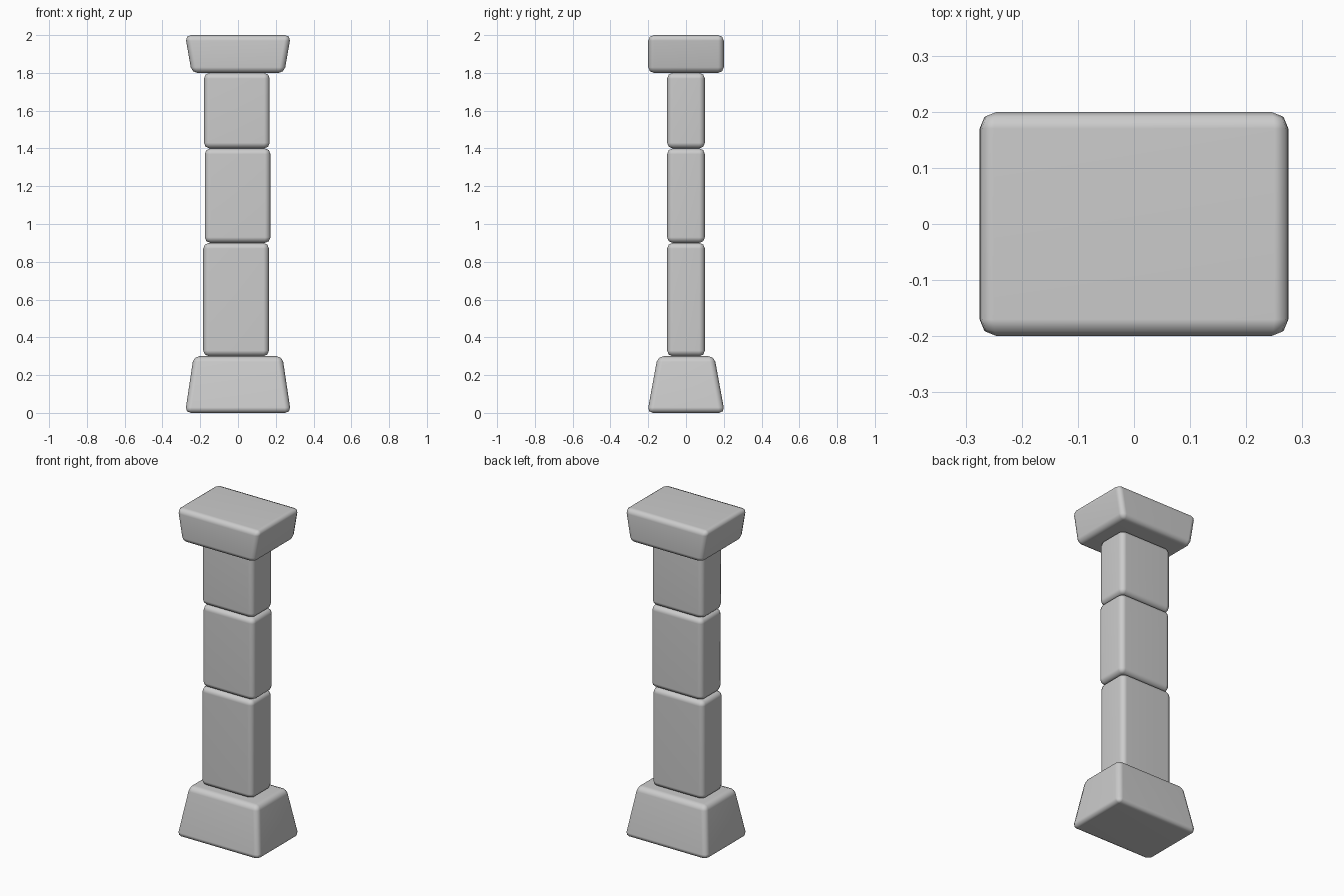
import bpy, bmesh

if "Cube" in bpy.data.objects:
    bpy.data.objects.remove(bpy.data.objects["Cube"])


def block(name, z0, z1, bottom, top, x=0.0, bevel=0.03):
    """Softly bevelled stone block; bottom/top are (half x, half y) sizes."""
    bm = bmesh.new()
    bmesh.ops.create_cube(bm, size=2)
    for v in bm.verts:
        hx, hy = top if v.co.z > 0 else bottom
        v.co = (x + v.co.x * hx, v.co.y * hy, z1 if v.co.z > 0 else z0)
    bmesh.ops.bevel(bm, geom=bm.edges[:], offset=bevel, offset_type='OFFSET',
                    segments=2, profile=0.5, affect='EDGES')
    for f in bm.faces:
        f.smooth = True
    mesh = bpy.data.meshes.new(name)
    bm.to_mesh(mesh)
    bm.free()
    obj = bpy.data.objects.new(name, mesh)
    bpy.context.collection.objects.link(obj)
    # keep the large faces flat while the bevels shade smoothly
    obj.modifiers.new("weighted_normals", 'WEIGHTED_NORMAL')
    return obj


# Tapered plinth
block("base", 0.0, 0.3, (0.28, 0.205), (0.235, 0.15))

# Slightly misaligned shaft stones
shaft = [("lower", 0.3, 0.9, -0.01),
         ("middle", 0.9, 1.4, -0.002),
         ("upper", 1.4, 1.8, -0.006)]
for label, z0, z1, x in shaft:
    size = (0.174, 0.1)
    block(label + "_shaft_stone", z0, z1, size, size, x)

# Capital flaring sideways only
block("capital", 1.8, 2.0, (0.245, 0.2), (0.28, 0.2))
